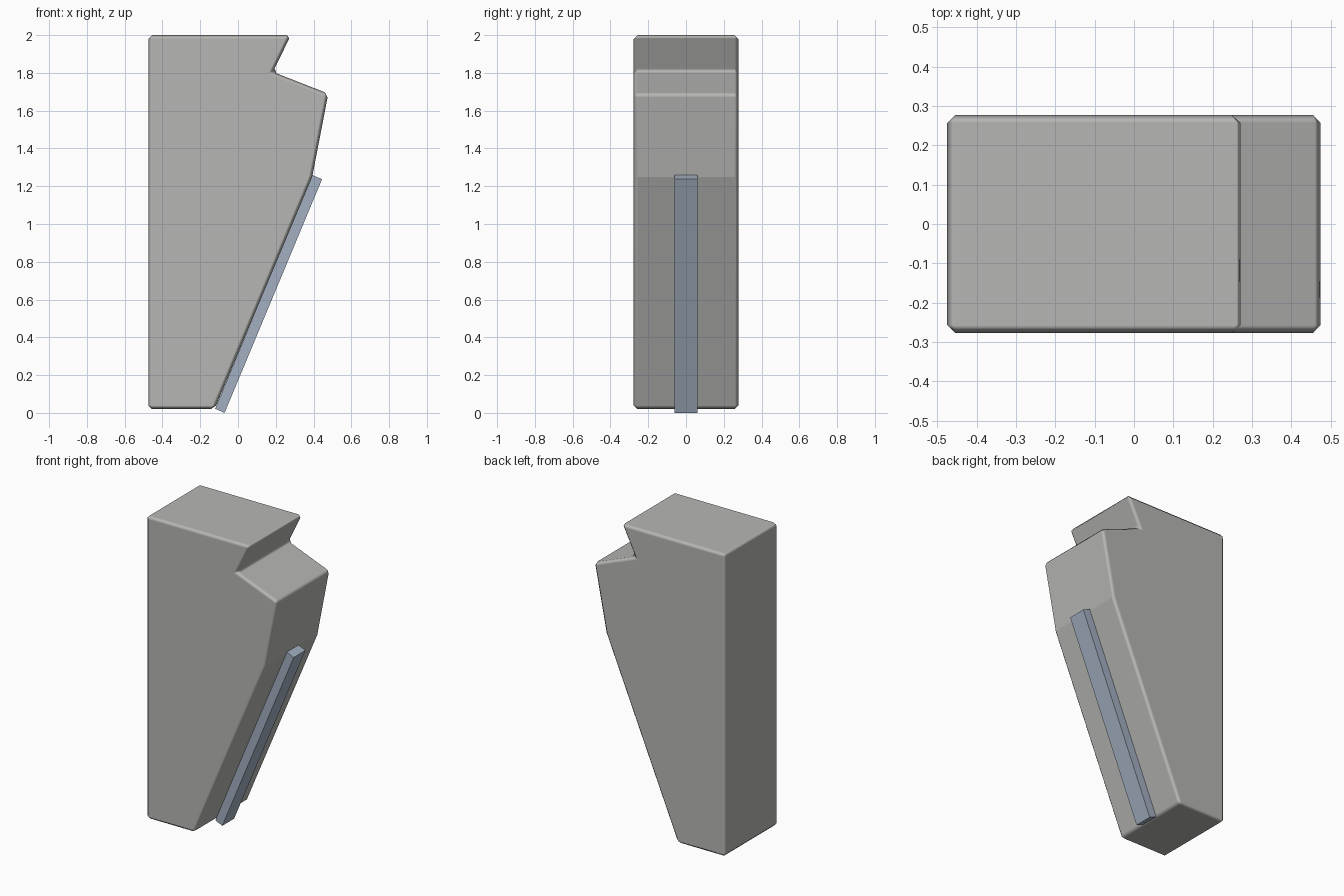
import bpy, bmesh

if "Cube" in bpy.data.objects:
    bpy.data.objects.remove(bpy.data.objects["Cube"])


def material(name, rgb):
    m = bpy.data.materials.new(name)
    m.diffuse_color = (*rgb, 1.0)
    m.use_nodes = True
    m.node_tree.nodes["Principled BSDF"].inputs["Base Color"].default_value = m.diffuse_color
    return m


def extrude_profile(name, profile, half_width, mat):
    """Extrude an XZ outline symmetrically along Y."""
    bm = bmesh.new()
    face = bm.faces.new([bm.verts.new((x, -half_width, z)) for x, z in profile])
    ext = bmesh.ops.extrude_face_region(bm, geom=[face])
    moved = [v for v in ext["geom"] if isinstance(v, bmesh.types.BMVert)]
    bmesh.ops.translate(bm, verts=moved, vec=(0, 2 * half_width, 0))
    bmesh.ops.recalc_face_normals(bm, faces=bm.faces)
    mesh = bpy.data.meshes.new(name)
    bm.to_mesh(mesh)
    bm.free()
    mesh.materials.append(mat)
    obj = bpy.data.objects.new(name, mesh)
    bpy.context.collection.objects.link(obj)
    return obj


stone = material("light warm grey", (0.47, 0.47, 0.455))
steel = material("pale steel blue", (0.36, 0.43, 0.53))

# Tapered body with a notch near the top
body = extrude_profile("tapered_body", [
    (-0.475, 0.02), (-0.124, 0.02), (0.393, 1.25), (0.478, 1.69),
    (0.185, 1.805), (0.28, 2.0), (-0.475, 2.0)], 0.277, stone)

# Chamfer every edge except the shallow knee, which stays a crisp crease
for p in body.data.polygons:
    p.use_smooth = True
for e in body.data.edges:
    a, b = (body.data.vertices[i].co for i in e.vertices)
    if abs(a.z - 1.25) < 0.01 and abs(b.z - 1.25) < 0.01:
        e.use_edge_sharp = True
bevel = body.modifiers.new("chamfer", "BEVEL")
bevel.width = 0.02
bevel.segments = 1
bevel.limit_method = "ANGLE"
bevel.angle_limit = 0.52
bevel.harden_normals = True

# Raised strip along the sloping face
extrude_profile("slope_strip", [
    (-0.121, 0.022), (-0.071, 0.0), (0.445, 1.237), (0.394, 1.259)], 0.061, steel)
